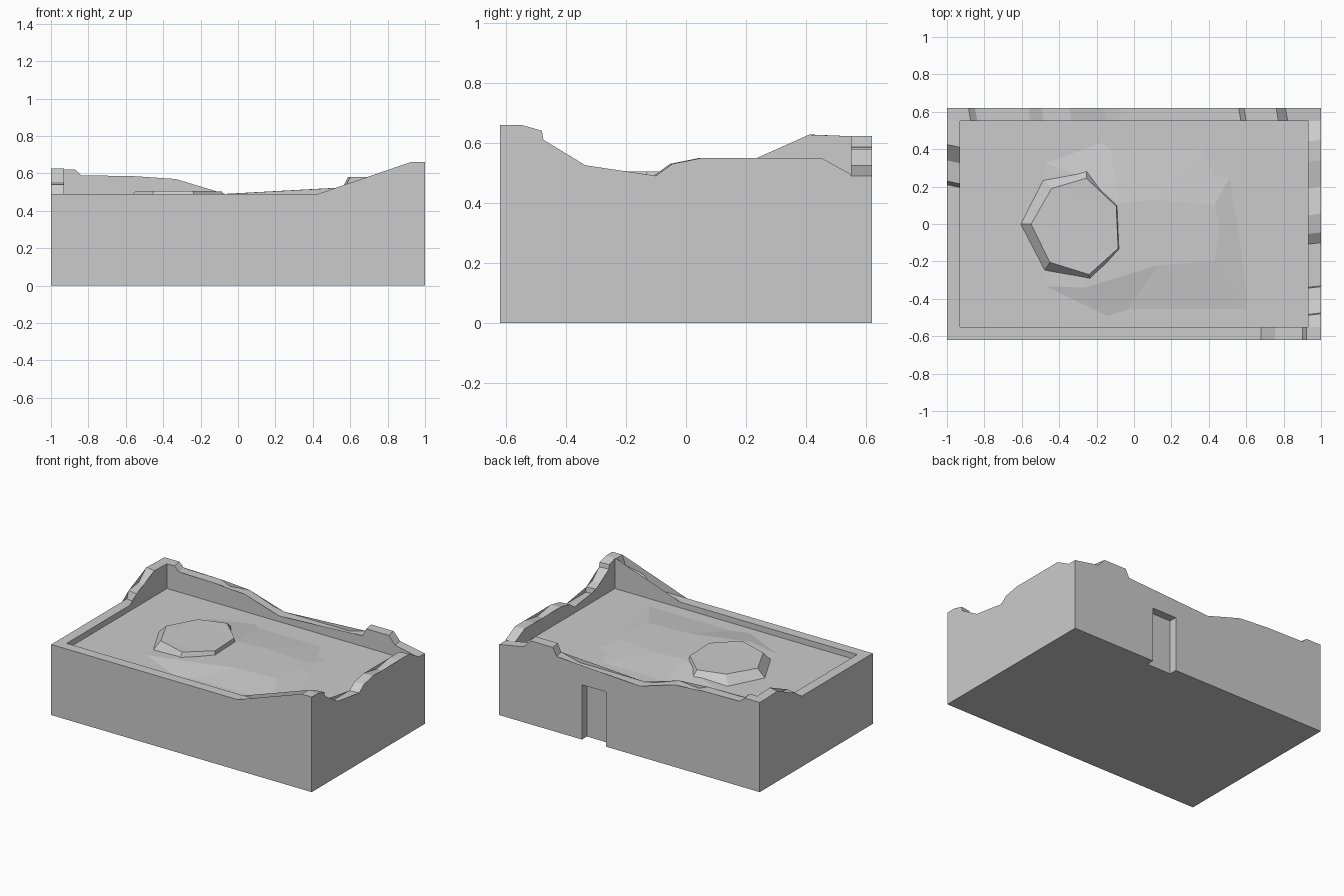
import bpy, bmesh
from mathutils import Vector

if "Cube" in bpy.data.objects:
    bpy.data.objects.remove(bpy.data.objects["Cube"])

X, Y, T = 1.0, 0.62, 0.07   # half length, half width, wall thickness


def make(name, bm):
    bmesh.ops.recalc_face_normals(bm, faces=bm.faces)
    me = bpy.data.meshes.new(name)
    bm.to_mesh(me)
    bm.free()
    ob = bpy.data.objects.new(name, me)
    bpy.context.collection.objects.link(ob)
    return ob


def loft(name, lower, upper):
    """Closed solid between two matching outlines."""
    bm = bmesh.new()
    a = [bm.verts.new(p) for p in lower]
    b = [bm.verts.new(p) for p in upper]
    n = len(a)
    for i in range(n):
        j = (i + 1) % n
        bm.faces.new((a[i], a[j], b[j], b[i]))
    caps = [bm.faces.new(a), bm.faces.new(b)]
    bmesh.ops.triangulate(bm, faces=caps)
    return make(name, bm)


def box(name, x0, x1, y0, y1, z0, z1):
    base = [(x0, y0), (x1, y0), (x1, y1), (x0, y1)]
    return loft(name, [(x, y, z0) for x, y in base], [(x, y, z1) for x, y in base])


def wall(name, along_x, outer, inner, top, skew=0.0):
    """Wall with a broken top edge; the inner edge of the breaks is shifted by skew."""
    last = len(top) - 1

    def side(pos, shift):
        pts = [(t + (shift if 0 < i < last else 0), z) for i, (t, z) in enumerate(top)]
        pts = [(top[0][0], 0)] + pts + [(top[-1][0], 0)]
        return [(t, pos, z) if along_x else (pos, t, z) for t, z in pts]
    return loft(name, side(outer, 0), side(inner, skew))


# Broken walls
wall("front_wall", True, -Y, -Y + T,
     [(-X, .49), (.68, .49), (.755, .565), (.90, .595), (.922, .66), (X, .66)])
back = wall("back_wall", True, Y, Y - T,
            [(-X, .622), (-.885, .622), (-.85, .59), (-.82, .585), (-.565, .585),
             (-.495, .555), (-.345, .57), (-.16, .505), (-.08, .49), (.42, .49),
             (.56, .525), (.588, .58), (.76, .58), (.81, .525), (X, .49)], .012)
wall("left_wall", False, -X, -X + T,
     [(-Y + T, .49), (.21, .49), (.23, .54), (.34, .555), (.425, .627), (Y - T, .622)], -.015)
wall("right_wall", False, X, X - T,
     [(-Y + T, .66), (-.48, .64), (-.475, .61), (-.40, .54), (-.335, .525), (-.33, .49),
      (-.10, .49), (-.045, .53), (.055, .55), (.20, .525), (.34, .55), (.45, .55),
      (Y - T, .495)], -.008)

# Door recess in the back wall
cutter = box("door_cutter", .18, .365, Y - .055, Y + .1, -.1, .38)
cutter.hide_render = True
cutter.hide_viewport = True
mod = back.modifiers.new("door", 'BOOLEAN')
mod.operation = 'DIFFERENCE'
mod.solver = 'EXACT'
mod.object = cutter
bpy.context.view_layer.objects.active = back
bpy.ops.object.modifier_apply(modifier="door")
bpy.data.objects.remove(cutter)

# Rubble filled interior
box("rubble_fill", -X + T, X - T, -Y + T, Y - T, 0, .45)

# Wide low heap
heap = [(-.55, -.33), (-.10, -.545), (.66, -.545), (.58, .05), (.54, .30), (.44, .50),
        (-.14, .50), (-.55, .35)]
crest = [(-.26, -.34), (.13, -.22), (.43, -.20), (.46, 0), (.43, .10), (.13, .13),
         (-.08, .11), (-.26, .25)]
loft("low_heap", [(x, y, .44) for x, y in heap], [(x, y, .478) for x, y in crest])

# Faceted slab of debris
outline = [(-.61, 0), (-.48, -.25), (-.235, -.315), (-.075, -.14), (-.085, .10),
           (-.25, .31), (-.49, .235)]
shelf = [(-.55, 0), (-.45, -.205), (-.24, -.27), (-.085, -.13), (-.095, .095),
         (-.255, .245), (-.44, .19)]
loft("debris_slab", [(x, y, .445) for x, y in outline],
     [(x, y, .508 - .02 * abs(x + .3)) for x, y in shelf])
